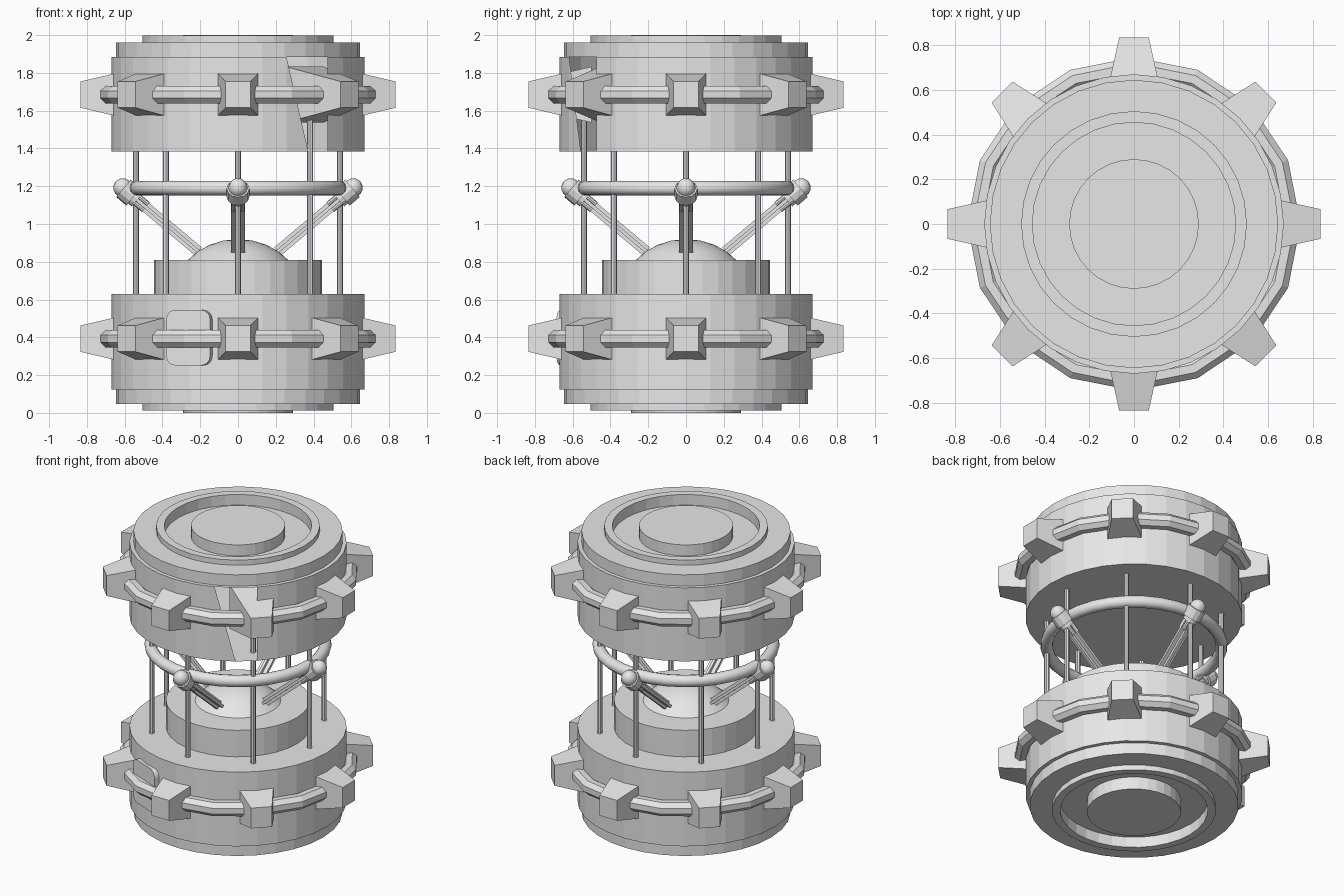
import bpy, bmesh, math
from mathutils import Vector, Matrix

if "Cube" in bpy.data.objects:
    bpy.data.objects.remove(bpy.data.objects["Cube"])

grey = bpy.data.materials.new("plain_grey")
grey.diffuse_color = (0.8, 0.8, 0.8, 1)
grey.use_nodes = True
grey.node_tree.nodes["Principled BSDF"].inputs["Base Color"].default_value = grey.diffuse_color


def finish(name, bm, smooth=False):
    me = bpy.data.meshes.new(name)
    bm.to_mesh(me)
    bm.free()
    me.materials.append(grey)
    for p in me.polygons:
        p.use_smooth = smooth
    ob = bpy.data.objects.new(name, me)
    bpy.context.collection.objects.link(ob)
    return ob


def lathe(profile, seg=32, closed=False):
    bm = bmesh.new()
    rings = []
    for k in range(seg):
        a = 2 * math.pi * k / seg
        rings.append([bm.verts.new((r * math.cos(a), r * math.sin(a), z)) for r, z in profile])
    n = len(profile)
    for k in range(seg):
        A, B = rings[k], rings[(k + 1) % seg]
        for i in range(n if closed else n - 1):
            j = (i + 1) % n
            vs = [A[i], B[i], B[j], A[j]]
            bm.faces.new(vs)
    bmesh.ops.remove_doubles(bm, verts=bm.verts, dist=1e-5)
    bmesh.ops.recalc_face_normals(bm, faces=bm.faces)
    return bm


def rod(bm, a, b, r, seg=8):
    a, b = Vector(a), Vector(b)
    d = b - a
    M = Matrix.Translation((a + b) / 2) @ d.to_track_quat('Z', 'Y').to_matrix().to_4x4()
    bmesh.ops.create_cone(bm, cap_ends=True, segments=seg, radius1=r, radius2=r,
                          depth=d.length, matrix=M)


def prism(bm, near, far):
    # solid between two matching loops
    A = [bm.verts.new(p) for p in near]
    B = [bm.verts.new(p) for p in far]
    n = len(A)
    fs = [bm.faces.new(A[::-1]), bm.faces.new(B)]
    for i in range(n):
        j = (i + 1) % n
        fs.append(bm.faces.new((A[i], A[j], B[j], B[i])))
    bmesh.ops.recalc_face_normals(bm, faces=fs)


def turn(deg):
    # local x points outward, local y runs sideways
    return Matrix.Rotation(math.radians(deg), 4, 'Z')


# drums; the upper one is hollow with an opening in its wall
R = 0.67
finish("lower_drum", lathe([(0, .125), (R, .125), (R, .63), (0, .63)]))
bm = lathe([(0, 1.384), (R, 1.384), (R, 1.885), (0, 1.885)])
gone = []
for f in bm.faces:
    c = f.calc_center_median()
    az = math.degrees(math.atan2(c.y, c.x))
    if abs(f.normal.z) < .5 and -67.5 < az < -45:
        gone.append(f)
        if az < -56.25:
            bottom, top = [sorted((v for v in f.verts if (v.co.z > 1.6) == up),
                                  key=lambda v: v.co.x) for up in (False, True)]
            shard = (top[0], bottom[0], bottom[1])
bmesh.ops.delete(bm, geom=gone, context='FACES_ONLY')
bm.faces.new(shard)
finish("upper_drum", bm)

# stepped end caps with a sunken ring around a centre disc
for name, z, s in (("bottom_cap", .125, -1), ("top_cap", 1.885, 1)):
    steps = [(.645, 0), (.645, .077), (.505, .077), (.505, .112), (.455, .112),
             (.455, .04), (.29, .04), (.29, .115 if s > 0 else .125), (0, .115 if s > 0 else .125)]
    finish(name, lathe([(0, z)] + [(r, z + s * h) for r, h in steps]))

# pedestal and dome
finish("pedestal", lathe([(0, .62), (.445, .62), (.445, .81), (0, .81)]))
dome = [(.386 * math.sin(math.radians(a)), .534 + .386 * math.cos(math.radians(a)))
        for a in (50, 33.75, 22.5, 11.25, 0)]
finish("dome", lathe(dome), True)

# hoops and tapered clamps around both drums
for tag, z in (("lower", .393), ("upper", 1.685)):
    prof = []
    for k in range(8):
        t = math.radians(22.5 + 45 * k)
        prof.append((.70 + .05 * math.cos(t), z + .05 * math.sin(t)))
    finish(tag + "_hoop", lathe(prof, 16, True))
    bm = bmesh.new()
    for k in range(8):
        loops = []
        for r, h in ((.50, .141), (.835, .066)):
            loops.append([turn(45 * k) @ Vector((r, h * a, z + h * b * 1.05))
                          for a, b in ((-1, -1), (1, -1), (1, 1), (-1, 1))])
        prism(bm, *loops)
    finish(tag + "_clamps", bm)

# upright rods
bm = bmesh.new()
for k in range(8):
    p = turn(45 * k) @ Vector((.54, 0, 0))
    rod(bm, (p.x, p.y, .6), (p.x, p.y, 1.75), .016)
finish("upright_rods", bm)

# middle ring
prof = []
for k in range(12):
    t = math.radians(30 * k)
    prof.append((.54 + .038 * math.cos(t), 1.19 + .038 * math.sin(t)))
finish("middle_ring", lathe(prof, 32, True), True)

# slanted emitters aimed at the dome: ball, collar and crossed beam
balls, arms = bmesh.new(), bmesh.new()
for k in range(4):
    T = turn(90 * k)
    tip, foot = Vector((.61, 0, 1.192)), Vector((.21, 0, .855))
    d = (foot - tip).normalized()
    up = Vector((-d.z, 0, d.x))
    bmesh.ops.create_uvsphere(balls, u_segments=16, v_segments=10, radius=.05,
                              matrix=T @ Matrix.Translation(tip))
    rod(arms, T @ (tip + d * .005), T @ (tip + d * .075), .06, 12)
    rod(arms, T @ (tip + d * .07), T @ (tip + d * .10), .045, 12)
    for sy, su in ((1, 1), (-1, 1), (1, -1), (-1, -1)):
        off = up * su * .02 + Vector((0, sy * .022, 0))
        rod(arms, T @ (tip + d * .09 + off), T @ (tip + d * .16 + off), .013)
    for wy, wu in ((.036, .009), (.009, .028)):
        loops = [[T @ (tip + d * s + up * wu * a + Vector((0, wy * b, 0)))
                  for a, b in ((-1, -1), (1, -1), (1, 1), (-1, 1))]
                 for s in (.09, (foot - tip).length)]
        prism(arms, *loops)
finish("emitter_balls", balls, True)
finish("emitter_arms", arms)

# rounded plate on the lower drum
outline = []
for sx, sz, start in ((1, 1, 0), (-1, 1, 90), (-1, -1, 180), (1, -1, 270)):
    for i in range(5):
        t = math.radians(start + 22.5 * i)
        outline.append((sx * .077 + .048 * math.cos(t), .398 + sz * .098 + .048 * math.sin(t)))
bm = bmesh.new()
prism(bm, *[[turn(-112.5) @ Vector((r, y, z)) for y, z in outline] for r in (.63, .69)])
finish("access_plate", bm)
